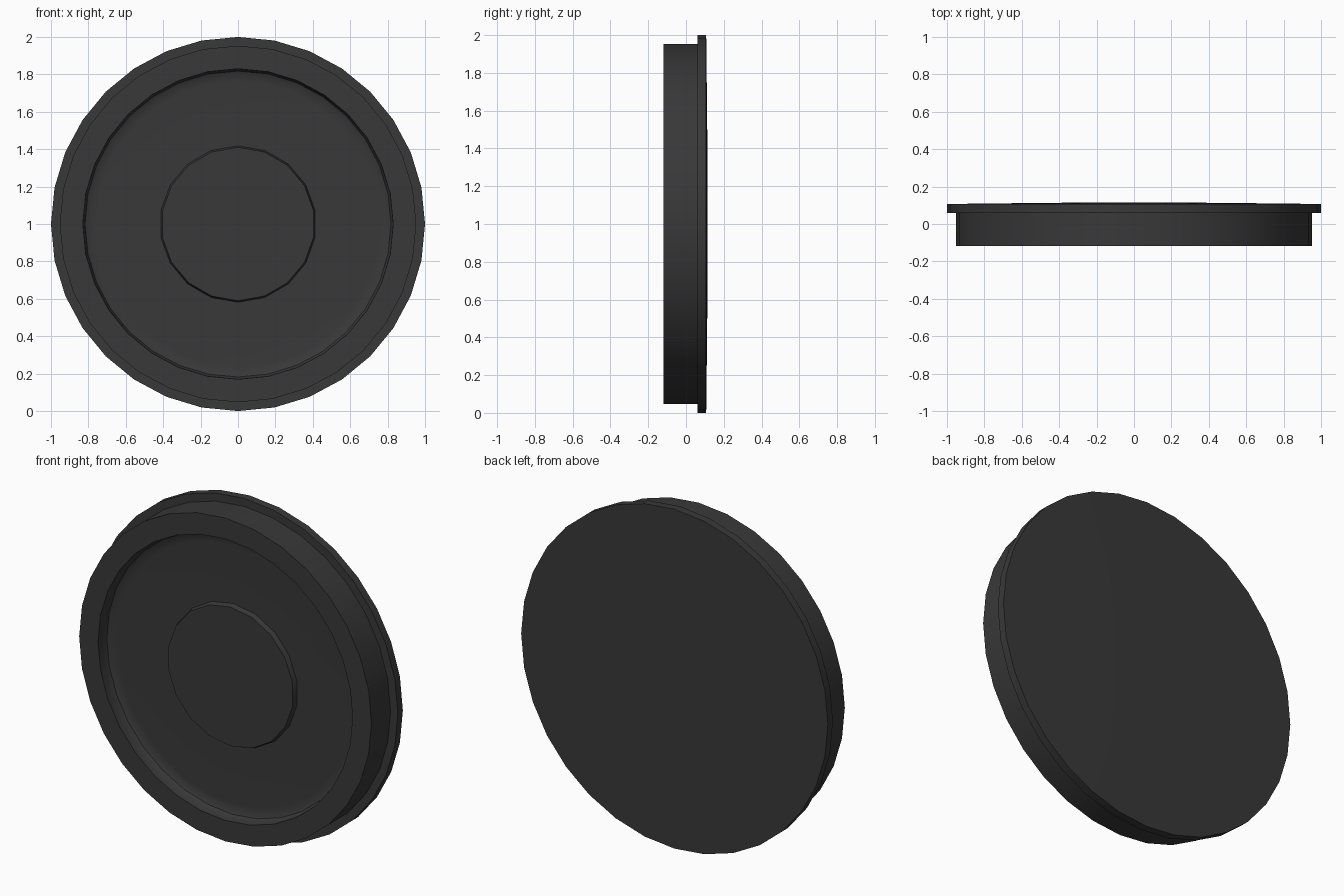
import bpy, bmesh
from math import sin, cos, pi, radians

if "Cube" in bpy.data.objects:
    bpy.data.objects.remove(bpy.data.objects["Cube"])


def lathe(name, profile, sides):
    """Revolve (radius, y) points about the y axis through z = 1; radius 0 makes a pole."""
    bm = bmesh.new()
    rings = []
    for r, y in profile:
        if r == 0:
            rings.append([bm.verts.new((0, y, 1))] * sides)
        else:
            rings.append([bm.verts.new((r * sin(2 * pi * i / sides), y,
                                        1 + r * cos(2 * pi * i / sides)))
                          for i in range(sides)])
    for a, b in zip(rings, rings[1:]):
        for i in range(sides):
            j = (i + 1) % sides
            bm.faces.new(dict.fromkeys((a[i], a[j], b[j], b[i])))
    bmesh.ops.recalc_face_normals(bm, faces=bm.faces)
    mesh = bpy.data.meshes.new(name)
    bm.to_mesh(mesh)
    bm.free()
    mat = bpy.data.materials.get("dark_grey")
    if mat is None:
        mat = bpy.data.materials.new("dark_grey")
        mat.diffuse_color = (0.04, 0.04, 0.04, 1)
        mat.use_nodes = True
        mat.node_tree.nodes["Principled BSDF"].inputs["Base Color"].default_value = mat.diffuse_color
    mesh.materials.append(mat)
    obj = bpy.data.objects.new(name, mesh)
    bpy.context.collection.objects.link(obj)
    bpy.ops.object.select_all(action='DESELECT')
    obj.select_set(True)
    bpy.context.view_layer.objects.active = obj
    bpy.ops.object.shade_smooth_by_angle(angle=radians(35))
    return obj


# Cap: domed back, wide flange, narrower drum, recessed front with a filleted floor
# and a shallow tapered boss in the middle
lathe("cap_body", [
    (0, 0.115), (0.35, 0.114), (0.65, 0.111), (1.0, 0.107),
    (1.0, 0.06), (0.953, 0.06), (0.953, -0.118),
    (0.83, -0.118), (0.828, -0.075), (0.818, -0.053), (0.795, -0.042),
    (0.76, -0.04), (0.40, -0.04), ], 32)

# Raised centre disc, closing the floor of the recess
lathe("centre_boss", [(0, -0.035), (0.42, -0.035), (0.41, -0.07), (0, -0.07)], 18)
